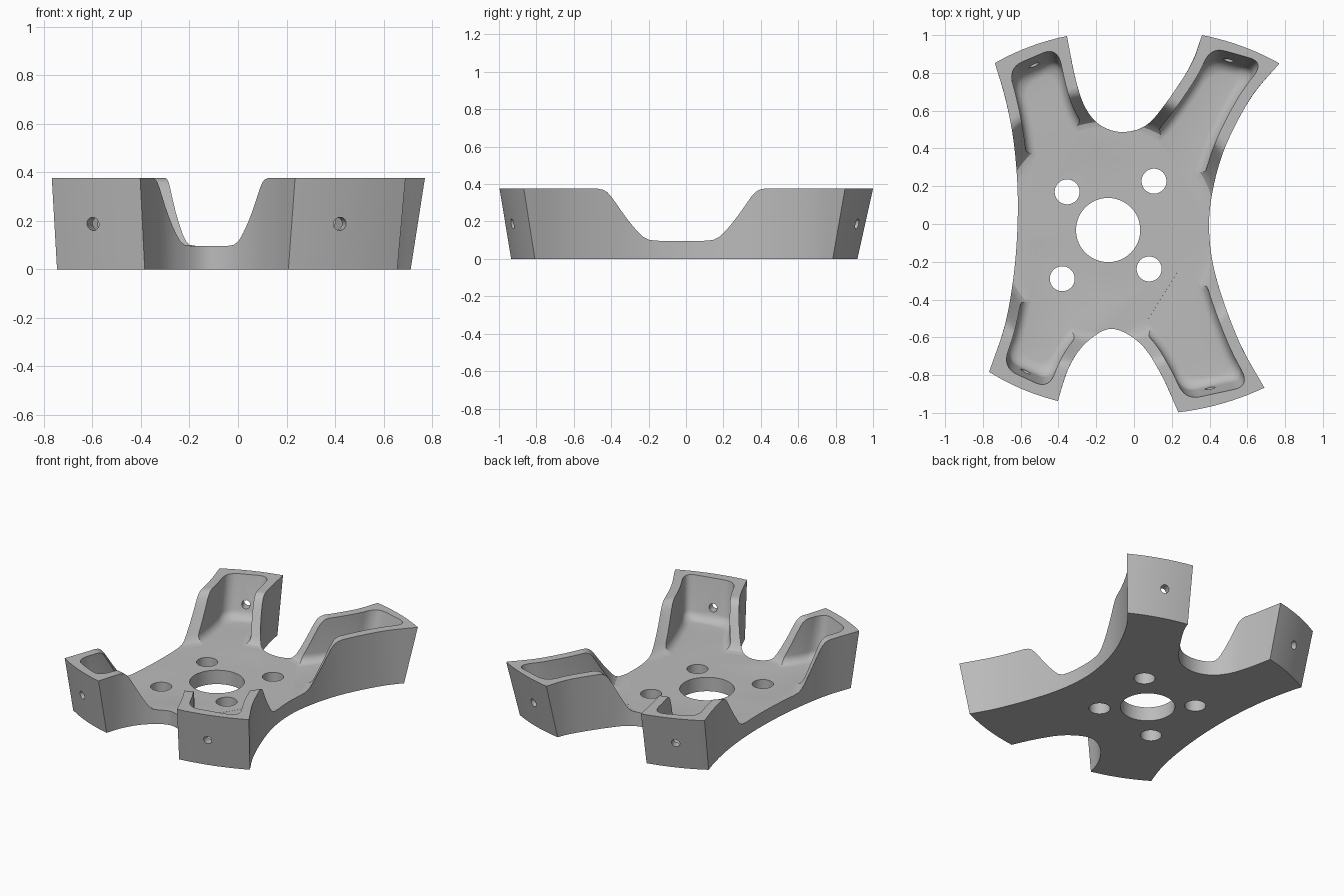
import bpy, bmesh, math
from mathutils import Vector

cube = bpy.data.objects.get("Cube")
if cube:
    bpy.data.objects.remove(cube, do_unlink=True)

HEIGHT, FLOOR, WALL = 0.375, 0.095, 0.058
CENTRE = Vector((-0.137, -0.032))

grey = bpy.data.materials.new("plain grey")
grey.use_nodes = True
grey.diffuse_color = (0.5, 0.5, 0.5, 1)
grey.node_tree.nodes["Principled BSDF"].inputs["Base Color"].default_value = (0.5, 0.5, 0.5, 1)

# Concave edges between arm tips, counter-clockwise: back, left, front, right
EDGES = [
    [(.36, 1.0), (.30, .84), (.165, .635), (.06, .52), (-.065, .487),
     (-.18, .524), (-.26, .62), (-.31, .77), (-.355, .995)],
    [(-.737, .852), (-.68, .66), (-.635, .42), (-.615, .12), (-.63, -.21),
     (-.68, -.52), (-.767, -.783)],
    [(-.403, -.937), (-.345, -.76), (-.255, -.63), (-.12, -.555), (.03, -.63),
     (.14, -.79), (.235, -.997)],
    [(.69, -.867), (.56, -.63), (.445, -.32), (.4, -.08), (.41, .14),
     (.48, .4), (.62, .67), (.77, .85)],
]
TIP_DRAFT = [.085, .065, .068, .088]   # back-left, front-left, front-right, back-right arm


def spline(pts):
    """Dense smooth curve through the points."""
    p = [Vector(q) for q in pts]
    p = [2 * p[0] - p[1]] + p + [2 * p[-1] - p[-2]]
    out = []
    for i in range(1, len(p) - 2):
        a, b, c, d = p[i - 1:i + 3]
        for j in range(16):
            t = j / 16
            out.append(b + (c - a) * t / 2 + (a - 2.5 * b + 2 * c - d / 2) * t * t
                       + (1.5 * (b - c) + (d - a) / 2) * t ** 3)
    return out + [p[-2]]


CURVES = [spline(e) for e in EDGES]


def length(curve):
    return sum((b - a).length for a, b in zip(curve, curve[1:]))


def at(curve, s, inset=0.0):
    """Point at arc length s, moved inward by inset."""
    last = len(curve) - 1
    for i in range(last):
        a, b = curve[i], curve[i + 1]
        d = (b - a).length
        if s <= d or i == last - 1:
            before = (b - curve[max(i - 1, 0)]).normalized()
            after = (curve[min(i + 2, last)] - a).normalized()
            u = before.lerp(after, s / d).normalized()
            return a.lerp(b, s / d) + Vector((-u.y, u.x)) * inset
        s -= d


def span(curve, s0, s1, n, inset=0.0):
    return [at(curve, s0 + (s1 - s0) * i / n, inset) for i in range(n + 1)]


def bulged(a, b, n=10):
    """Inner points of a shallow outward arc from a to b."""
    d = b - a
    return [a + d * (i / n) + Vector((d.y, -d.x)) * .16 * (i / n) * (1 - i / n)
            for i in range(1, n)]


def loft(name, rings):
    """Closed solid through (z, counter-clockwise outline) rings, bottom to top."""
    bm = bmesh.new()
    loops = [[bm.verts.new((p.x, p.y, z)) for p in pts] for z, pts in rings]
    n = len(loops[0])
    for lo, hi in zip(loops, loops[1:]):
        for i in range(n):
            j = (i + 1) % n
            bm.faces.new((lo[i], lo[j], hi[j], hi[i]))
    bm.faces.new(loops[0][::-1])
    bm.faces.new(loops[-1])
    bm.normal_update()
    bmesh.ops.triangulate(bm, faces=bm.faces)
    mesh = bpy.data.meshes.new(name)
    bm.to_mesh(mesh)
    bm.free()
    mesh.materials.append(grey)
    obj = bpy.data.objects.new(name, mesh)
    bpy.context.collection.objects.link(obj)
    return obj


def volume(mesh):
    bm = bmesh.new()
    bm.from_mesh(mesh)
    v = bm.calc_volume(signed=True)
    bm.free()
    return v


def cut(obj, cutter):
    """Subtract the cutter, keeping the first solver result whose volume is sound."""
    most = volume(cutter.data) * 1.02
    for solver in ('MANIFOLD', 'EXACT', 'FLOAT'):
        mod = obj.modifiers.new("cut", 'BOOLEAN')
        mod.operation, mod.solver, mod.object = 'DIFFERENCE', solver, cutter
        graph = bpy.context.evaluated_depsgraph_get()
        graph.update()
        result = bpy.data.meshes.new_from_object(obj.evaluated_get(graph))
        obj.modifiers.remove(mod)
        if 1e-5 < volume(obj.data) - volume(result) < most:
            obj.data = result
            break
    bpy.data.objects.remove(cutter, do_unlink=True)


def circle(centre, r, n=48):
    return [Vector(centre) + r * Vector((math.cos(2 * math.pi * i / n), math.sin(2 * math.pi * i / n)))
            for i in range(n)]


def body_outline(draft):
    pts = []
    for k in range(4):
        c, nxt = CURVES[k], CURVES[(k + 1) % 4]
        end = length(c) - TIP_DRAFT[k] * draft
        pts += span(c, TIP_DRAFT[k - 1] * draft, end, 48)
        pts += bulged(pts[-1], at(nxt, TIP_DRAFT[k] * draft))
    return pts


def pocket_outline(k, z, inset):
    """Outline of one arm's hollow, with rounded outer corners."""
    a, b = CURVES[k], CURVES[(k + 1) % 4]
    la, lb, w = length(a), length(b), WALL + inset
    tip = w + TIP_DRAFT[k] * (1 - z / HEIGHT)
    ca, cb = at(a, la - tip, w), at(b, tip, w)
    r = min(.085, .4 * (cb - ca).length)
    side_a = span(a, la * .58, la - tip - r, 24, w)
    side_b = span(b, tip + r, lb * .42, 24, w)
    u = (cb - ca).normalized() * r
    out = Vector((u.y, -u.x)).normalized() * .012

    def corner(p, q, s):
        return [p * (1 - t) ** 2 + q * 2 * t * (1 - t) + s * t * t
                for t in (i / 8 for i in range(1, 8))]
    ea, eb = ca + u + out, cb - u + out
    return (side_a + corner(side_a[-1], ca + out, ea) + [ea, eb]
            + corner(eb, cb + out, side_b[0]) + side_b)


frame = loft("mounting_frame", [(0, body_outline(1)), (HEIGHT, body_outline(0))])

# Round dish that lowers the rim towards the middle
DISH = [(.55, .0955), (.575, .101), (.593, .118), (.61, .147), (.65, .222), (.69, .298),
        (.71, .333), (.728, .357), (.747, .37), (.775, .376), (.79, .45)]
cut(frame, loft("centre_dish", [(z, circle(CENTRE, r, 128)) for r, z in DISH]))

# Hollow in each arm, with a filleted floor
FILLET = .055
for k in range(4):
    rings = []
    for i in range(7):
        t = math.pi / 2 * i / 6
        z = FLOOR + FILLET * (1 - math.cos(t))
        rings.append((z, pocket_outline(k, z, FILLET * (1 - math.sin(t)))))
    rings.append((.4, pocket_outline(k, .4, 0)))
    cut(frame, loft("arm_hollow", rings))

# Bore and four bolt holes through the floor
HOLES = [(CENTRE, .17), ((-.354, .17), .066), ((.106, .227), .066),
         ((.08, -.238), .066), ((-.38, -.29), .066)]
for pos, r in HOLES:
    cut(frame, loft("floor_hole", [(-.1, circle(pos, r)), (.2, circle(pos, r))]))

# Pin hole through each arm tip
PINS = [(-.55, .9), (-.595, -.83), (.42, -.93), (.515, .91)]
for k, (x, y) in enumerate(PINS):
    d = CURVES[(k + 1) % 4][0] - CURVES[k][-1]
    pin = loft("pin_hole", [(-.11, circle((0, 0), .027, 24)), (.11, circle((0, 0), .027, 24))])
    pin.location = (x, y, .187)
    pin.rotation_euler = Vector((d.y, -d.x, 0)).to_track_quat('Z', 'Y').to_euler()
    cut(frame, pin)

# Smooth curved walls, crisp rims
bpy.context.view_layer.objects.active = frame
bpy.ops.object.select_all(action='DESELECT')
frame.select_set(True)
bpy.ops.object.shade_smooth_by_angle(angle=math.radians(30))
